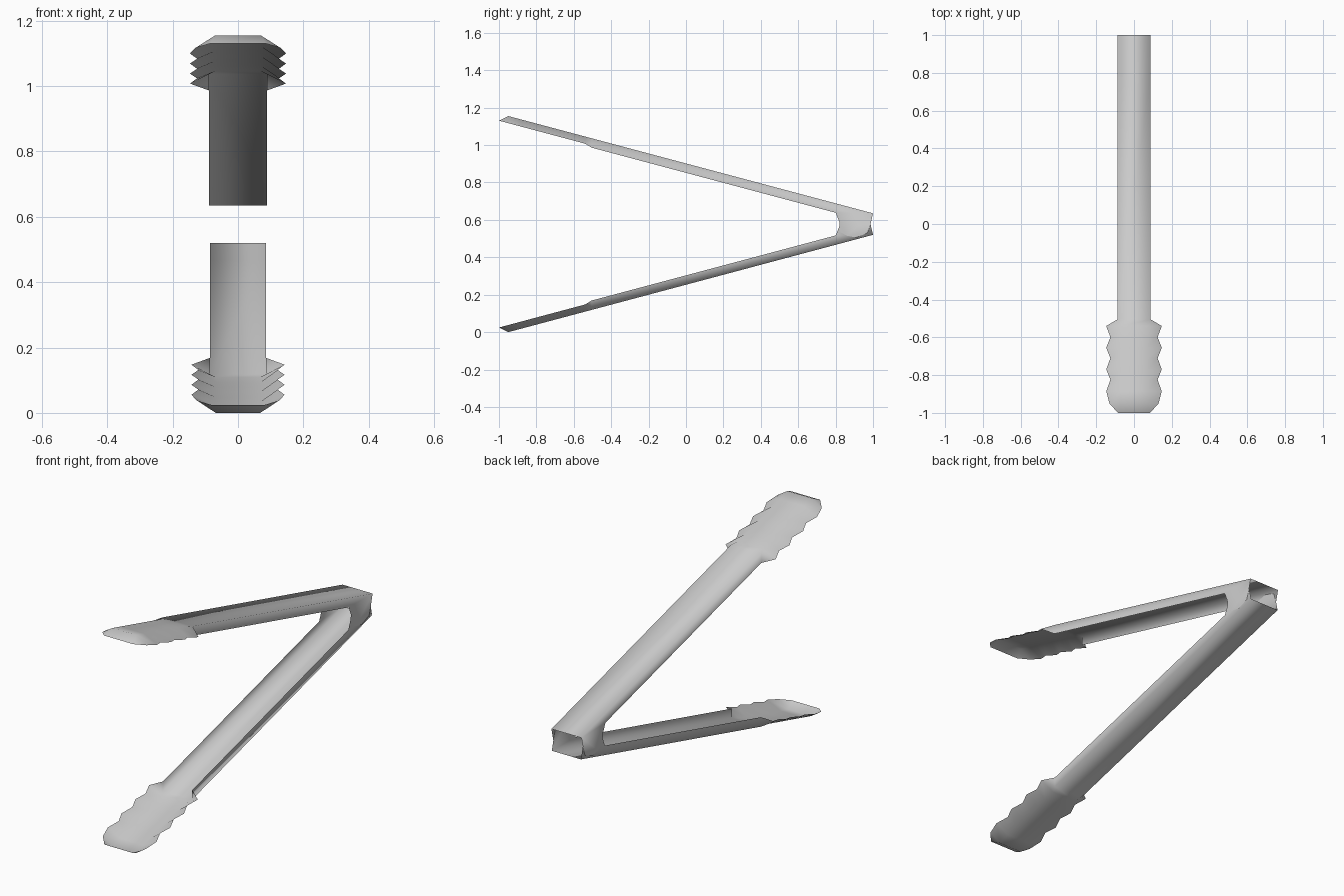
import bpy, bmesh

if "Cube" in bpy.data.objects:
    bpy.data.objects.remove(bpy.data.objects["Cube"])

MID = 0.5775          # height of the plane between both arms


def spine(y):
    """Height of the upper arm's outer face at y."""
    return 1.155 - 0.2667 * (y + 0.95)


# stations along an arm: y, half width of outer face, half width at rim, depth
STATIONS = [(-0.95, 0.07, 0.13, 0.038)]
for i, y in enumerate((-0.885, -0.825, -0.77, -0.71, -0.655, -0.60, -0.54)):
    STATIONS.append((y, 0.07, 0.125 if i % 2 else 0.147, 0.038))
STATIONS += [(-0.505, 0.088, 0.088, 0.05), (0.80, 0.088, 0.088, 0.05)]

# rounded hinge cheek outline (y, z), from the back corner to the wall
CHEEK = [(0.985, 0.572), (0.97, 0.53), (0.91, 0.506), (0.86, 0.515),
         (0.825, 0.535), (0.82, 0.59)]


def build_arm(name, width, flip):
    bm = bmesh.new()

    def vert(x, y, z):
        return bm.verts.new((x * width, y, 2 * MID - z if flip else z))

    # scalloped gripping head and channel
    rows = []
    for y, base, rim, depth in STATIONS:
        z = spine(y)
        rows.append([vert(-rim, y, z - depth), vert(-base, y, z),
                     vert(base, y, z), vert(rim, y, z - depth)])
    for a, b in zip(rows, rows[1:]):
        for k in range(3):
            bm.faces.new((a[k], a[k + 1], b[k + 1], b[k]))

    # sloping front lip of the head
    first = rows[0]
    l, r = [vert(s * 0.085, -1.0, spine(-1.0) - 0.038) for s in (-1, 1)]
    bm.faces.new((first[1], l, r, first[2]))
    bm.faces.new((first[0], l, first[1]))
    bm.faces.new((first[2], r, first[3]))

    # back end of the channel with its hinge cheeks
    last = rows[-1]
    bl, br = [vert(s * 0.088, 1.0, spine(1.0)) for s in (-1, 1)]
    bm.faces.new((last[1], last[2], br, bl))
    for s, top, low, back in ((-1, last[1], last[0], bl), (1, last[2], last[3], br)):
        bm.faces.new([top, back] + [vert(s * 0.088, y, z) for y, z in CHEEK] + [low])

    bmesh.ops.recalc_face_normals(bm, faces=bm.faces)
    bm.normal_update()
    # outer face must look away from the other arm
    wide = max(bm.faces, key=lambda f: f.calc_area() * abs(f.normal.z))
    if (wide.normal.z > 0) == flip:
        bmesh.ops.reverse_faces(bm, faces=bm.faces)
    for f in bm.faces:
        f.smooth = True
    mesh = bpy.data.meshes.new(name)
    bm.to_mesh(mesh)
    bm.free()
    bpy.context.collection.objects.link(bpy.data.objects.new(name, mesh))


build_arm("upper_tong_arm", 1.0, False)
build_arm("lower_tong_arm", 0.97, True)
